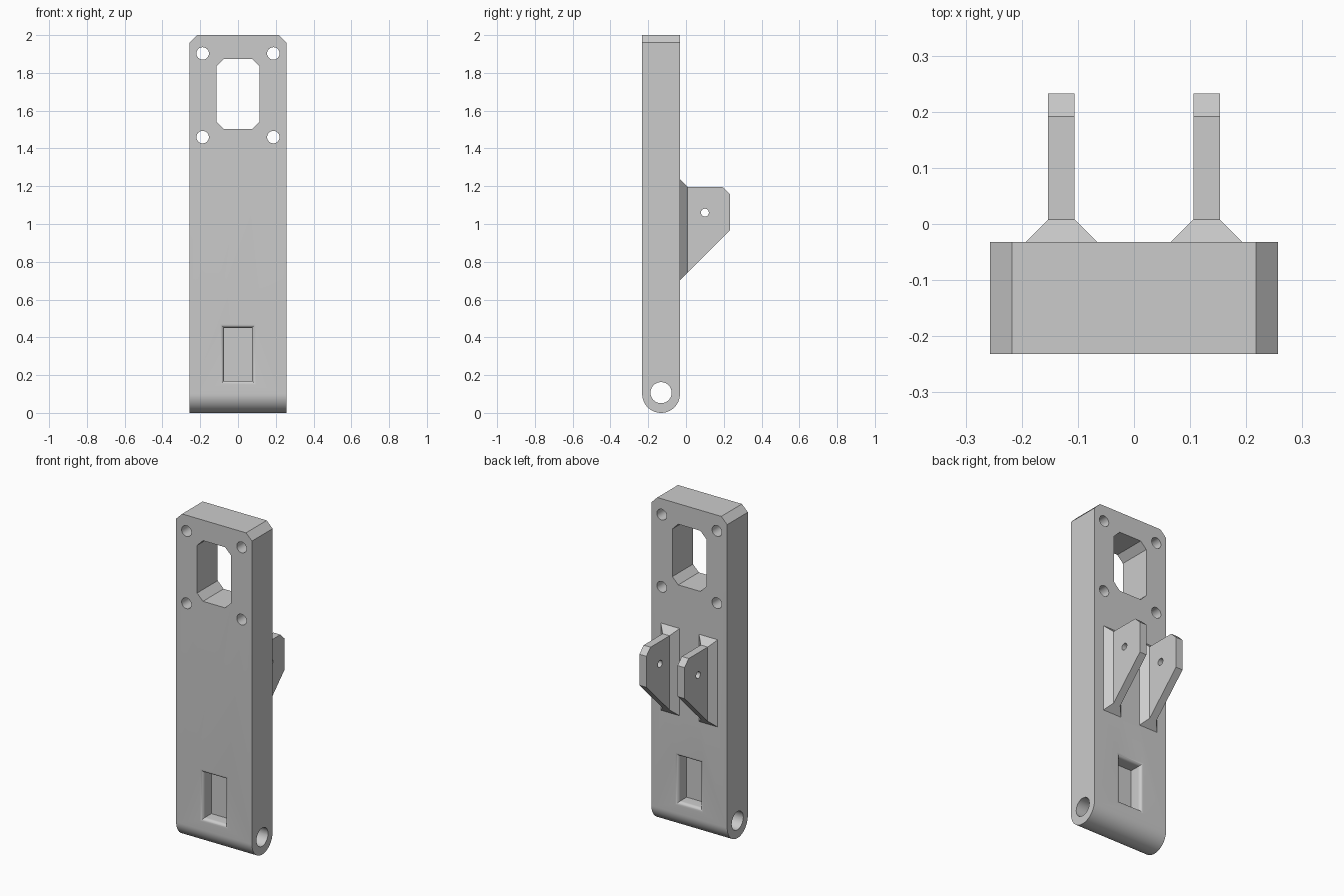
import bpy, bmesh, math

cube = bpy.data.objects.get("Cube")
if cube:
    bpy.data.objects.remove(cube, do_unlink=True)

GREY = (0.6, 0.6, 0.6, 1.0)
mat = bpy.data.materials.new("plain grey")
mat.use_nodes = True
mat.diffuse_color = GREY
mat.node_tree.nodes["Principled BSDF"].inputs["Base Color"].default_value = GREY

FRONT, BACK = -0.232, -0.032
MID = (FRONT + BACK) / 2


def loft(name, rings):
    """Solid skinned through rings with equal point counts, capped at both ends."""
    bm = bmesh.new()
    loops = [[bm.verts.new(p) for p in ring] for ring in rings]
    for a, b in zip(loops, loops[1:]):
        for i in range(len(a)):
            j = (i + 1) % len(a)
            bm.faces.new((a[i], a[j], b[j], b[i]))
    bm.faces.new(loops[0])
    bm.faces.new(loops[-1])
    bmesh.ops.recalc_face_normals(bm, faces=bm.faces)
    mesh = bpy.data.meshes.new(name)
    bm.to_mesh(mesh)
    bm.free()
    obj = bpy.data.objects.new(name, mesh)
    bpy.context.collection.objects.link(obj)
    mesh.materials.append(mat)
    return obj


def rect(cx, hx, z0, z1, y):
    return [(cx - hx, y, z0), (cx + hx, y, z0), (cx + hx, y, z1), (cx - hx, y, z1)]


def circle(u, v, r, n=48):
    return [(u + r * math.cos(2 * math.pi * i / n), v + r * math.sin(2 * math.pi * i / n))
            for i in range(n)]


def along_y(name, profile, y0=-0.4, y1=0.2):
    return loft(name, [[(x, y, z) for x, z in profile] for y in (y0, y1)])


def along_x(name, profile, half):
    return loft(name, [[(x, y, z) for y, z in profile] for x in (-half, half)])


def boolean(obj, tool, operation="DIFFERENCE"):
    mod = obj.modifiers.new(operation.lower(), "BOOLEAN")
    mod.operation, mod.solver, mod.object = operation, "EXACT", tool
    bpy.context.view_layer.objects.active = obj
    bpy.ops.object.modifier_apply(modifier=mod.name)
    bpy.data.objects.remove(tool, do_unlink=True)


def chamfered(hx, z0, z1, c):
    return [(-hx + c, z0), (hx - c, z0), (hx, z0 + c), (hx, z1 - c),
            (hx - c, z1), (-hx + c, z1), (-hx, z1 - c), (-hx, z0 + c)]


# Plate: rounded lower end, trimmed by an outline with chamfered top corners
R = (BACK - FRONT) / 2
arc = [(MID - R * math.cos(math.pi * i / 32), R - R * math.sin(math.pi * i / 32))
       for i in range(33)]
plate = along_x("arm_plate", arc + [(BACK, 2), (FRONT, 2)], 0.257)
outline = [(-0.257, 2), (-0.217, 2.04), (-0.3, 2.04), (-0.3, 1.917)]
for side in (-1, 1):
    corner = [(side * 0.257, 1.96), (side * 0.217, 2.0), (side * 0.197, 2.02),
              (side * 0.3, 2.02), (side * 0.3, 1.917)]
    boolean(plate, along_y("corner_cutter", corner))

# Window and its four bolt holes
boolean(plate, along_y("window_cutter", chamfered(0.115, 1.502, 1.874, 0.04)))
for x in (-0.187, 0.187):
    for z in (1.46, 1.903):
        boolean(plate, along_y("bolt_cutter", circle(x, z, 0.033, 32)))

# Pivot hole across the lower end
boolean(plate, along_x("pivot_cutter", circle(MID, 0.107, 0.056), 0.4))

# Blind pockets with rounded rims, on the front and the back
FILLET, DEPTH = 0.021, 0.08
steps = [(FILLET, -0.02)]
for i in range(9):
    t = math.pi / 2 * (1 - i / 8)
    steps.append((FILLET * (1 - math.cos(t)), FILLET * (1 - math.sin(t))))
steps.append((0, DEPTH))
for face, inward in ((FRONT, 1), (BACK, -1)):
    rings = [rect(0, 0.074 + o, 0.17 - o, 0.45 + o, face + inward * d) for o, d in steps]
    boolean(plate, loft("pocket_cutter", rings))

# Pair of rear lugs with flared feet, merged into the plate
for side in (-1, 1):
    cx = side * 0.1295
    lug = loft("lug", [
        rect(cx, 0.0635, 0.702, 1.237, BACK - 0.015),
        rect(cx, 0.0635, 0.702, 1.237, BACK),
        rect(cx, 0.0235, 0.742, 1.197, 0.008),
        rect(cx, 0.0235, 0.926, 1.197, 0.192),
        rect(cx, 0.0235, 0.967, 1.157, 0.233),
    ])
    boolean(lug, along_x("lug_hole_cutter", circle(0.1, 1.06, 0.021, 24), 0.4))
    boolean(plate, lug, "UNION")

bpy.ops.object.select_all(action="DESELECT")
plate.select_set(True)
bpy.context.view_layer.objects.active = plate
bpy.ops.object.shade_smooth_by_angle(angle=math.radians(30))
